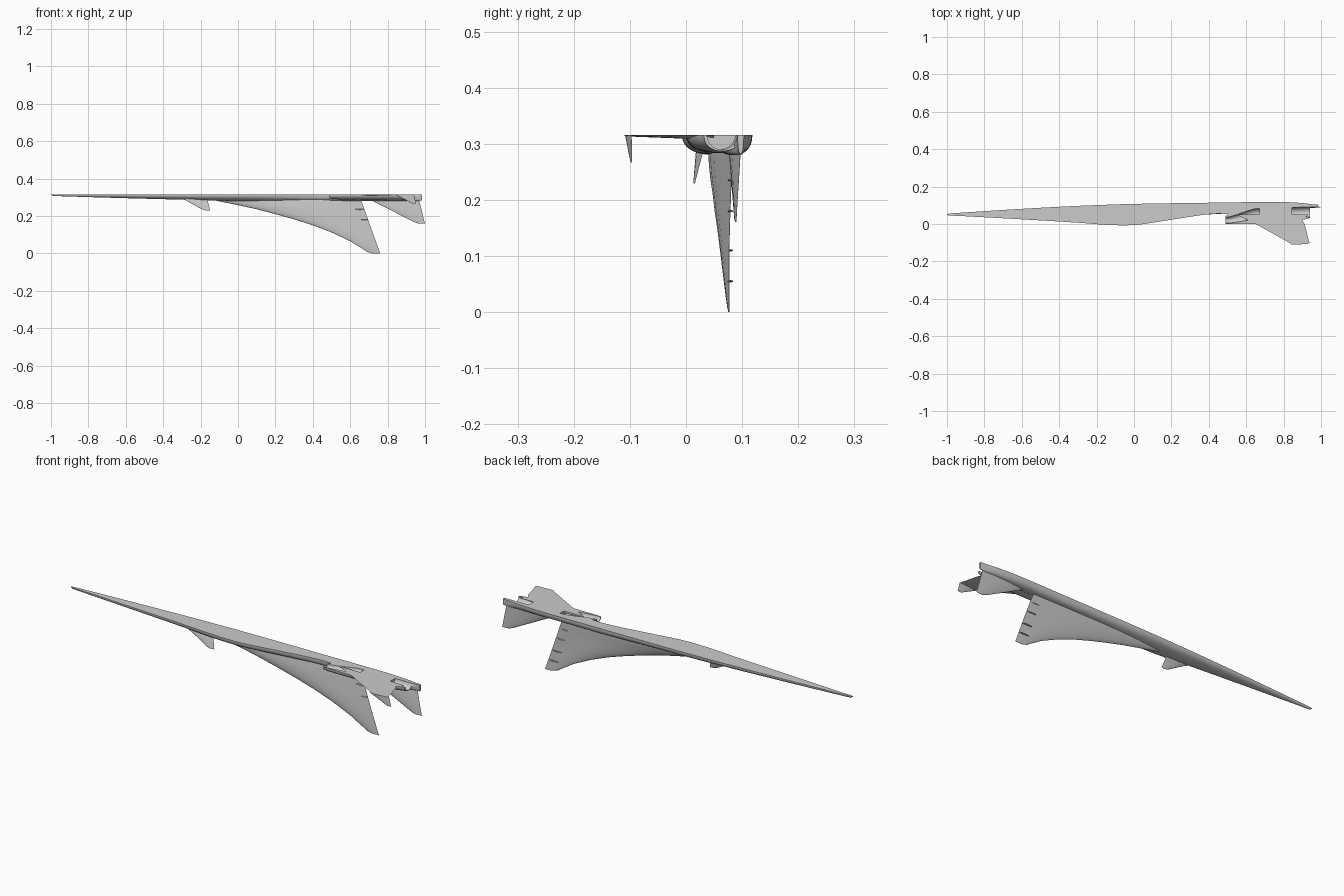
import bpy, bmesh, math
from mathutils import Vector

if "Cube" in bpy.data.objects:
    bpy.data.objects.remove(bpy.data.objects["Cube"])

Z = 0.316  # symmetry plane of the half aircraft


def loft(name, rings):
    """Closed skin through rings of equal length, capped at both ends."""
    bm = bmesh.new()
    vs = [[bm.verts.new(p) for p in r] for r in rings]
    n = len(rings[0])
    for a, b in zip(vs, vs[1:]):
        for i in range(n):
            j = (i + 1) % n
            bm.faces.new((a[i], a[j], b[j], b[i]))
    bm.faces.new(vs[0])
    bm.faces.new(vs[-1])
    bmesh.ops.recalc_face_normals(bm, faces=bm.faces)
    me = bpy.data.meshes.new(name)
    bm.to_mesh(me)
    bm.free()
    ob = bpy.data.objects.new(name, me)
    bpy.context.collection.objects.link(ob)
    return ob


def smooth(ob, deg=35):
    bpy.ops.object.select_all(action='DESELECT')
    ob.select_set(True)
    bpy.context.view_layer.objects.active = ob
    bpy.ops.object.shade_smooth_by_angle(angle=math.radians(deg))


def body(name, stations, e=1.0, full=False, n=28):
    """Half (or full) oval sections: x, upper y, lower y, half width."""
    rings = []
    for x, y0, y1, w in stations:
        c, h = (y0 + y1) / 2, (y1 - y0) / 2
        ring = []
        count = 2 * n if full else n + 1
        for i in range(count):
            t = math.pi * i / n
            s, k = math.sin(t), math.cos(t)
            if abs(s) < 1e-6:
                s = 0
            ring.append((x, c - h * math.copysign(abs(k) ** e, k),
                         Z - w * math.copysign(abs(s) ** e, s)))
        rings.append(ring)
    return loft(name, rings)


def interp(stations, k=5):
    """Catmull-Rom smoothing between stations."""
    p = [Vector(s) for s in stations]
    out = []
    for i in range(len(p) - 1):
        a, b = p[i], p[i + 1]
        dx = b[0] - a[0]
        def slope(j):
            lo, hi = p[max(j - 1, 0)], p[min(j + 1, len(p) - 1)]
            return (hi - lo) / (hi[0] - lo[0])
        for q in range(k):
            t = q / k
            out.append((2*t**3 - 3*t**2 + 1) * a + (3*t**2 - 2*t**3) * b
                       + dx * ((t**3 - 2*t**2 + t) * slope(i) + (t**3 - t**2) * slope(i + 1)))
            out[-1][0] = a[0] + dx * t
    out.append(p[-1])
    return out


PROFILE = [(0, 0), (.01, .2), (.04, .42), (.1, .68), (.2, .9), (.35, 1),
           (.5, .93), (.7, .62), (.85, .33), (1, .03)]


def foil(name, sections, axis, half=False):
    """Lifting surface: sections of leading edge, trailing edge, half thickness."""
    rings = []
    for le, te, th in sections:
        le, te = Vector(le), Vector(te)
        pts = [le.lerp(te, u) + axis * v * th for u, v in PROFILE]
        low = 0 if half else -1
        pts += [le.lerp(te, u) + axis * v * th * low for u, v in PROFILE[:0:-1]]
        rings.append(pts)
    ob = loft(name, rings)
    smooth(ob)
    return ob


# fuselage half with aft deck
fus = body("fuselage", interp([
    (-1, .049, .052, .002), (-.99, .046, .055, .008), (-.93, .043, .06, .011),
    (-.6, .025, .081, .021), (-.3, .007, .097, .029), (-.17, -.003, .102, .033),
    (-.06, -.007, .106, .035), (.03, -.003, .108, .036), (.2, .023, .111, .036),
    (.42, .054, .114, .036), (.55, .052, .116, .036), (.78, .05, .118, .036),
    (.9, .06, .112, .036), (.94, .085, .107, .036), (.985, .092, .103, .034)]), e=.85)

# dorsal engine nacelle
nac = body("engine_nacelle", interp([
    (.49, .001, .042, .022), (.52, -.001, .062, .026), (.65, .0, .09, .03),
    (.78, .004, .1, .032), (.88, .018, .1, .032), (.94, .032, .098, .029)]), e=.9)

# intake duct and exhaust cutters
intake = body("intake_cutter", interp([
    (.47, .004, .033, .018), (.52, .006, .041, .02), (.6, .018, .068, .023),
    (.64, .026, .08, .025), (.67, .028, .083, .026)]), full=True)
exhaust = body("exhaust_cutter", interp([
    (.845, .034, .088, .026), (.9, .036, .09, .027), (.96, .038, .091, .026),
    (1.02, .038, .091, .026)]), full=True)
for ob in (fus, nac):
    for cut in (intake, exhaust):
        cut.hide_render = True
        m = ob.modifiers.new("cut", 'BOOLEAN')
        m.object = cut
        m.solver = 'EXACT'
        bpy.context.view_layer.objects.active = ob
        bpy.ops.object.modifier_apply(modifier=m.name)
    smooth(ob)
for cut in (intake, exhaust):
    bpy.data.objects.remove(cut)

Y, ZN = Vector((0, 1, 0)), Vector((0, 0, -1))

# main wing: leading edge x, z, leading y, trailing y, half thickness
wing = []
for x, z, yl, yt, th in [
        (-.2, .3, .046, .085, .018), (-.11, .28, .048, .083, .017),
        (.0, .258, .049, .082, .016), (.1, .236, .05, .081, .014),
        (.2, .21, .053, .08, .012), (.3, .182, .056, .079, .011),
        (.4, .15, .06, .078, .009), (.5, .112, .064, .077, .007),
        (.6, .065, .069, .077, .005), (.665, .025, .073, .077, .003),
        (.69, .008, .075, .077, .002), (.72, .0, .076, .077, .001)]:
    wing.append(((x, yl, z), (.76 - z * .357, yt, z), th))
foil("main_wing", wing, Y)

# canard foreplane
foil("canard", [((-.32, .022, .3), (-.16, .034, .3), .005),
                ((-.28, .019, .284), (-.163, .03, .284), .004),
                ((-.19, .014, .234), (-.15, .017, .234), .0015),
                ((-.175, .014, .229), (-.148, .016, .229), .0007)], Y)

# rear stabilator
foil("stabilator", [((.68, .082, .3), (.965, .098, .3), .007),
                    ((.72, .08, .28), (.97, .097, .28), .007),
                    ((.94, .087, .168), (.997, .09, .168), .002),
                    ((.96, .088, .161), (1.0, .09, .161), .001)], Y)

# vertical fin, cut on the symmetry plane
foil("tail_fin", [((.55, .05, Z), (.93, .05, Z), .01),
                  ((.64, .004, Z), (.9, .02, Z), .008),
                  ((.65, 0, Z), (.912, 0, Z), .007),
                  ((.84, -.105, Z), (.937, -.1, Z), .003),
                  ((.855, -.111, Z), (.93, -.106, Z), .001)], ZN, half=True)

# small tailplane on top of the fin
foil("top_tailplane", [((.835, -.107, Z), (.94, -.097, Z), .004),
                       ((.915, -.1, .275), (.95, -.096, .275), .0015),
                       ((.93, -.098, .267), (.953, -.096, .267), .0008)], Y)

# flap hinge fairings under the wing
for i, z in enumerate((.235, .18, .11, .055)):
    te = .76 - z * .357
    fairing = body(f"hinge_fairing_{i + 1}", [
        (te - .06, .0765, .0785, .0004), (te - .045, .074, .083, .002),
        (te - .02, .074, .084, .002), (te, .077, .079, .0004)], full=True, n=6)
    fairing.location.z = z - Z
    smooth(fairing)
